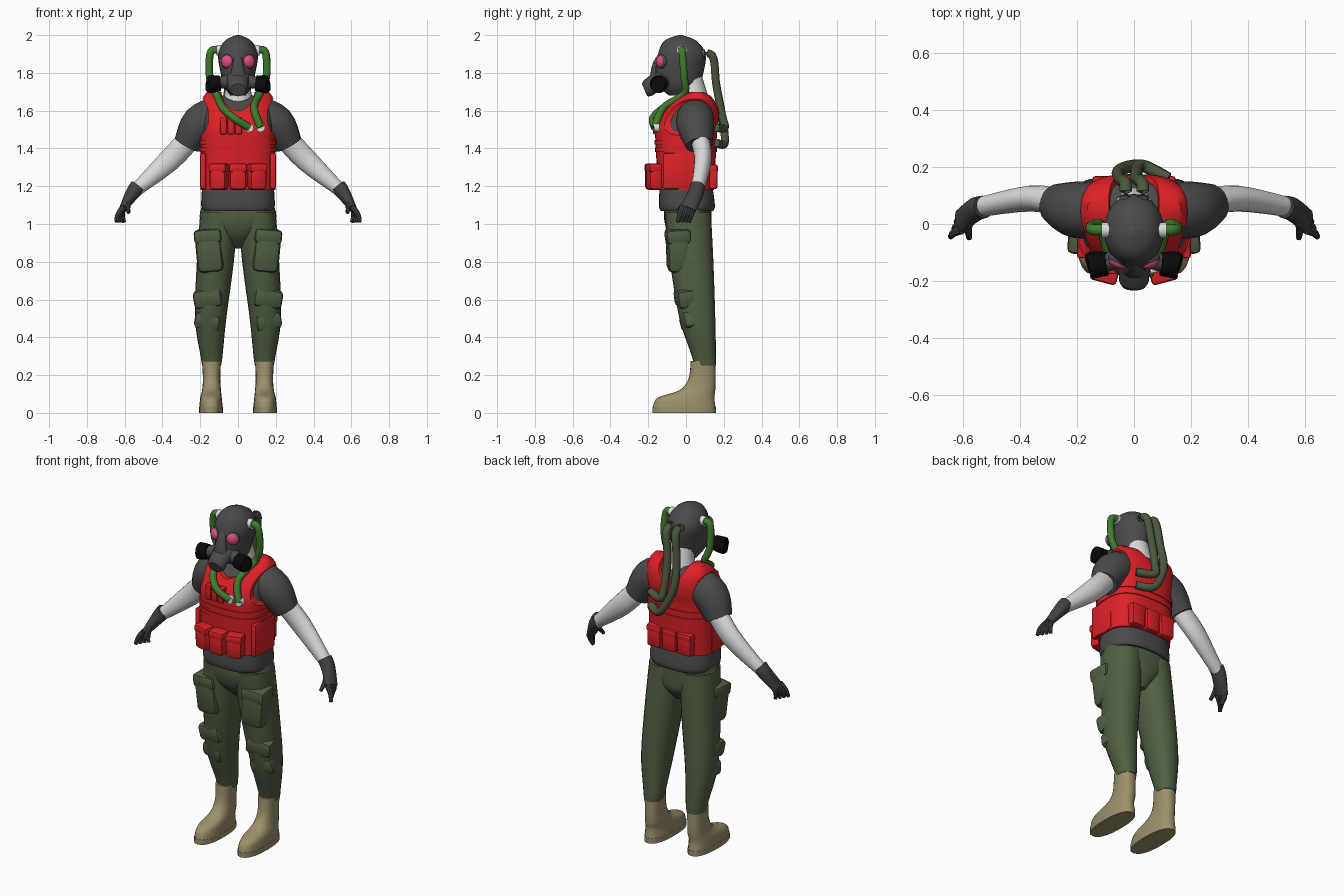
import bpy, bmesh, math
from mathutils import Vector, Matrix, Euler

if "Cube" in bpy.data.objects:
    bpy.data.objects.remove(bpy.data.objects["Cube"])


def material(name, red, green, blue):
    mat = bpy.data.materials.new(name)
    mat.use_nodes = True
    mat.diffuse_color = (red, green, blue, 1)
    mat.node_tree.nodes["Principled BSDF"].inputs["Base Color"].default_value = mat.diffuse_color
    return mat


RED = material("vest red", .72, .015, .02)
GREY = material("cloth grey", .07, .07, .07)
GLOVE = material("glove grey", .055, .055, .055)
SKIN = material("pale skin", .7, .7, .7)
OLIVE = material("trouser olive", .08, .115, .055)
HOSE = material("hose green", .05, .2, .025)
DULL = material("dull hose green", .07, .1, .05)
TAN = material("boot tan", .33, .28, .15)
PINK = material("lens pink", .75, .07, .25)
BLACK = material("filter black", .003, .003, .003)


def finish(name, bm, mat, mirror):
    """Turn a bmesh into a shaded, optionally mirrored object."""
    bmesh.ops.recalc_face_normals(bm, faces=bm.faces)
    mesh = bpy.data.meshes.new(name)
    bm.to_mesh(mesh)
    bm.free()
    mesh.materials.append(mat)
    shade(mesh)
    obj = bpy.data.objects.new(name, mesh)
    bpy.context.collection.objects.link(obj)
    if mirror:
        obj.modifiers.new("mirror", 'MIRROR').use_mirror_merge = False
    return obj


def shade(mesh):
    mesh.shade_smooth()
    mesh.set_sharp_from_angle(angle=math.radians(40))


def spline(rows, steps):
    """Smooth the rows with a curve that passes through each one."""
    rows = [Vector(row) for row in rows]
    padded = [rows[0], *rows, rows[-1]]
    smooth = []
    for before, start, end, after in zip(padded, padded[1:], padded[2:], padded[3:]):
        leave, arrive = (end - before) / 2, (after - start) / 2
        for i in range(steps):
            t = i / steps
            ease = t * t * (3 - 2 * t)
            smooth.append(start.lerp(end, ease) + leave * t * (1 - t) ** 2 - arrive * t * t * (1 - t))
    return smooth + [rows[-1]]


def loft(name, mat, rows, mirror=False, level=False, power=2, sides=20, steps=4):
    """Skin rounded sections, each a centre followed by one or two radii."""
    rows = spline(rows, steps)
    centres = [Vector(row[:3]) for row in rows]
    along = (centres[-1] - centres[0]).normalized()
    reference = Vector((1, 0, 0)) if abs(along.y) > .8 else Vector((0, 1, 0))
    bm = bmesh.new()
    rings = []
    for i, row in enumerate(rows):
        across, deep = Vector((1, 0, 0)), Vector((0, 1, 0))
        if not level:
            tangent = (centres[min(i + 1, len(rows) - 1)] - centres[max(i - 1, 0)]).normalized()
            across = tangent.cross(reference).normalized()
            deep = across.cross(tangent)
        ring = []
        for k in range(sides):
            angle = math.tau * k / sides
            c, s = (math.copysign(abs(w) ** (2 / power), w) for w in (math.cos(angle), math.sin(angle)))
            ring.append(bm.verts.new(centres[i] + across * row[3] * c + deep * row[-1] * s))
        rings.append(ring)
    for low, high in zip(rings, rings[1:]):
        for k in range(sides):
            j = (k + 1) % sides
            bm.faces.new((low[k], low[j], high[j], high[k]))
    bm.faces.new(rings[0])
    bm.faces.new(rings[-1])
    return finish(name, bm, mat, mirror)


def tube(name, mat, path, radius):
    return loft(name, mat, [(*point, radius) for point in path], sides=10, steps=6)


def body(name, mat, bottom, top, inset=0):
    """Torso slice whose depth rounds off towards the shoulders."""
    rows = []
    count = 24
    for i in range(count + 1):
        z = bottom + (top - bottom) * i / count
        rise = max(0, (z + inset - 1.5) / .205)
        depth = (.165 - .05 * max(0, 1.5 - z)) * math.sqrt(1 - rise * rise)
        rows.append((0, .06 * rise, z, .198 - .04 * rise ** 6 - inset, max(depth - inset, .02)))
    return loft(name, mat, rows, level=True, power=2.8, sides=48, steps=1)


def box(name, mat, loc, size, mirror=False, turn=(0, 0, 0)):
    bm = bmesh.new()
    bmesh.ops.create_cube(bm, size=1)
    bmesh.ops.scale(bm, vec=size, verts=bm.verts)
    bmesh.ops.bevel(bm, geom=bm.edges[:], offset=min(size) / 4, segments=2, profile=.5, affect='EDGES')
    rotation = Euler([math.radians(angle) for angle in turn]).to_matrix().to_4x4()
    bm.transform(Matrix.Translation(loc) @ rotation)
    return finish(name, bm, mat, mirror)


def pouch(name, mat, loc, size, mirror=False, turn=(0, 0, 0)):
    """Pocket with a slightly larger flap over its top third."""
    width, depth, height = size
    box(name, mat, loc, size, mirror, turn)
    lift = Euler([math.radians(angle) for angle in turn]).to_matrix() @ Vector((0, 0, height / 3))
    box(name + "_flap", mat, Vector(loc) + lift, (width * 1.04, depth * 1.04, height / 3), mirror, turn)


def goggle(name, mat, loc, radius):
    bm = bmesh.new()
    bmesh.ops.create_uvsphere(bm, u_segments=16, v_segments=10, radius=radius)
    bmesh.ops.scale(bm, vec=(1, .6, 1), verts=bm.verts)
    bm.transform(Matrix.Translation(loc) @ Matrix.Rotation(math.radians(28), 4, 'Z'))
    finish(name, bm, mat, True)


# Shirt with short sleeves
body("shirt", GREY, 1.15, 1.68, inset=.015)
loft("shirt_hem", GREY, [(0, .005, 1.07, .185, .14), (0, .005, 1.1, .195, .148), (0, 0, 1.2, .19, .14)],
     level=True, power=2.6, sides=32)
loft("sleeve", GREY, [(.1, .05, 1.59, .09), (.2, .05, 1.53, .1), (.27, .07, 1.42, .073)], mirror=True)

# Bare neck and arms
loft("neck", SKIN, [(0, .05, 1.62, .09), (0, .04, 1.7, .07), (0, .02, 1.8, .06)], level=True)
loft("arm", SKIN, [(.24, .07, 1.47, .06, .05), (.36, .09, 1.34, .06, .046), (.54, .06, 1.18, .035, .035)],
     mirror=True)

# Gloves
loft("glove_palm", GLOVE, [(.53, .06, 1.2, .042, .04), (.56, .05, 1.16, .037, .042), (.61, .01, 1.08, .02, .044)],
     mirror=True)


def finger(name, base, reach):
    base, reach = Vector(base), Vector(reach)
    bend = base + reach / 2 + Vector((.01, 0, 0))
    loft(name, GLOVE, [(*base, .016), (*bend, .014), (*(base + reach), .01)], mirror=True, sides=8)


for i in range(4):
    finger("glove_finger", (.605, i / 50 - .02, 1.09), (.04 - i / 70, -.025, -.08))
finger("glove_thumb", (.565, .03, 1.15), (.015, -.08, -.09))

# Armoured vest, with neck and arm openings cut away
vest = body("vest", RED, 1.18, 1.7)
cutters = []
for x, z, height, width in ((0, 1.72, .12, .09), (.255, 1.57, .125, .1)):
    cutter = loft("opening_cutter", RED, [(x, y, z, height, width) for y in (-1, 1)],
                  mirror=x > 0, sides=32, steps=1)
    cutter.hide_render = True
    cut = vest.modifiers.new("opening", 'BOOLEAN')
    cut.operation, cut.object = 'DIFFERENCE', cutter
    cutters.append(cutter)
bpy.context.view_layer.update()
shell = bpy.data.meshes.new_from_object(vest.evaluated_get(bpy.context.evaluated_depsgraph_get()))
vest.modifiers.clear()
vest.data = shell
shade(shell)
for cutter in cutters:
    bpy.data.objects.remove(cutter)

# Vest bands and pouches
for z in (1.38, 1.42):
    body("vest_band", RED, z, z + .025, inset=-.005)
for x in (-.1, 0, .1):
    pouch("front_pouch", RED, (x, abs(x) / 8 - .175, 1.25), (.092, .085, .14), turn=(0, 0, x * 150))
    pouch("back_pouch", RED, (x, .14, 1.25), (.09, .055, .13))
    pouch("chest_pouch", RED, (x * .4 - .037, -.155, 1.52), (.037, .04, .09))
box("side_panel", RED, (.185, -.04, 1.28), (.03, .16, .19), mirror=True)

# Trousers with cargo pockets and knee pads
loft("trouser_hips", OLIVE, [(0, .03, .87, .03, .05), (0, .02, .94, .12, .11), (0, .01, 1.02, .2, .125),
                             (0, .01, 1.1, .19, .125)], level=True, power=2.2, sides=28)
loft("trouser_leg", OLIVE, [(.1, .01, 1.06, .1, .122), (.12, .03, .8, .098, .115), (.145, .06, .5, .083, .095),
                            (.14, .095, .3, .058, .064), (.14, .1, .25, .05, .06)],
     mirror=True, level=True, power=2.2)
pouch("thigh_pocket", OLIVE, (.15, -.04, .86), (.14, .125, .23), mirror=True, turn=(3, 5, 5))
box("knee_pad", OLIVE, (.155, 0, .61), (.155, .11, .1), mirror=True, turn=(8, 8, 10))
box("shin_pad", OLIVE, (.155, .03, .49), (.14, .11, .09), mirror=True, turn=(12, -12, 10))

# Boots
loft("boot_sole", TAN, [(.143, -.01, z, .063, .168) for z in (0, .03)], mirror=True, level=True, power=2.4, steps=1)
loft("boot", TAN, [(.143, -.01, .03, .062, .166), (.143, 0, .08, .057, .15), (.14, .06, .12, .05, .095),
                   (.14, .085, .18, .046, .072), (.14, .09, .275, .05, .065)], mirror=True, level=True, power=2.4)

# Masked head
loft("mask_hood", GREY, [(0, -.04, 1.68, .04, .05), (0, -.04, 1.73, .075, .105), (0, -.035, 1.8, .092, .127),
                         (0, -.022, 1.9, .105, .126), (0, -.03, 1.97, .07, .085), (0, -.03, 2, .01, .01)],
     level=True, sides=28)
loft("mask_snout", GREY, [(0, -.08, 1.79, .06, .075), (0, -.17, 1.745, .045, .055), (0, -.2, 1.72, .046, .052),
                          (0, -.22, 1.71, .036, .04)])
loft("mask_brow", GREY, [(0, -.1, 1.93, .02, .015), (0, -.155, 1.85, .028, .02), (0, -.165, 1.75, .05, .03)], sides=12)
goggle("goggle_rim", GREY, (.056, -.127, 1.86), .038)
goggle("goggle_lens", PINK, (.059, -.136, 1.86), .033)
loft("filter_neck", GREY, [(.03, -.11, 1.76, .04), (.105, -.14, 1.745, .03)], mirror=True)
loft("filter", BLACK, [(.095, -.14, 1.745, .042), (.15, -.145, 1.74, .047), (.161, -.147, 1.74, .036)], mirror=True)
loft("ear_port", SKIN, [(x, -.022, 1.92, .028) for x in (.08, .115)], mirror=True, steps=1)

# Breathing hoses running from the ears to the chest
upper = [(.1, -.02, 1.92), (.145, -.02, 1.91), (.15, -.01, 1.78), (.115, -.01, 1.69)]
tube("left_front_hose", HOSE, upper + [(.085, -.12, 1.615), (.12, -.165, 1.51)], .02)
tube("right_front_hose", HOSE, [(-x, y, z) for x, y, z in upper]
     + [(-.08, -.12, 1.615), (-.02, -.175, 1.56), (.06, -.165, 1.51)], .02)
for x in (.06, .12):
    loft("chest_port", SKIN, [(x, y, 1.51, .023) for y in (-.14, -.17)], steps=1)

# Rear hoses running from the back of the head to the vest
for side, low in ((-1, 1.43), (1, 1.51)):
    x = side * .03
    tube("rear_hose", DULL, [(x, .06, 1.9), (x, .14, 1.89), (x - .02, .16, 1.74), (x - .02, .19, 1.58),
                             (.03, .205, low), (.12, .16, low)], .022)
